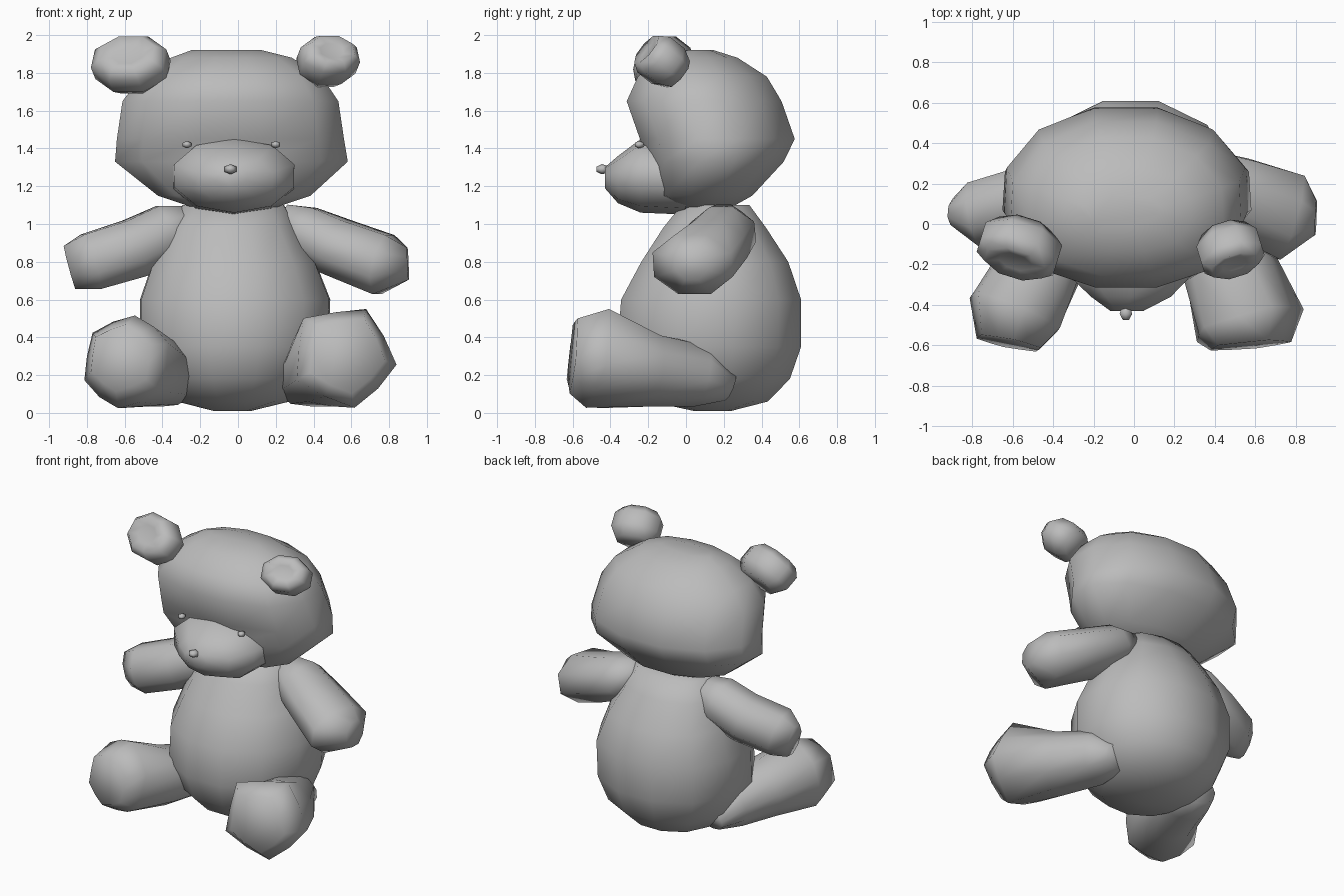
import bpy, bmesh, math
from mathutils import Vector

cube = bpy.data.objects.get("Cube")
if cube:
    bpy.data.objects.remove(cube)

plush = bpy.data.materials.new("plush_grey")
plush.use_nodes = True
plush.diffuse_color = (0.5, 0.5, 0.5, 1)
plush.node_tree.nodes["Principled BSDF"].inputs["Base Color"].default_value = (0.5, 0.5, 0.5, 1)


def loft(name, rings, sides, powers=(2.0, 2.0), phase=None):
    """Skin rings of (centre, half-axis u, half-axis v, factor for odd corners).
    powers square off the -v and the +v half of each ring."""
    if phase is None:
        phase = math.pi / sides
    bm = bmesh.new()
    loops = []
    for c, u, v, odd in rings:
        loop = []
        for i in range(sides):
            a = 2 * math.pi * i / sides + phase
            ca, sa = math.cos(a), math.sin(a)
            p = powers[sa > 0]
            k = (abs(ca) ** p + abs(sa) ** p) ** (-1 / p) * (odd if i % 2 else 1)
            loop.append(bm.verts.new(c + u * ca * k + v * sa * k))
        loops.append(loop)
    for p, q in zip(loops, loops[1:]):
        for i in range(sides):
            j = (i + 1) % sides
            bm.faces.new((p[i], p[j], q[j], q[i]))
    bm.faces.new(loops[0])
    bm.faces.new(loops[-1])
    bmesh.ops.recalc_face_normals(bm, faces=bm.faces)
    mesh = bpy.data.meshes.new(name)
    bm.to_mesh(mesh)
    bm.free()
    mesh.materials.append(plush)
    obj = bpy.data.objects.new(name, mesh)
    bpy.context.collection.objects.link(obj)
    bpy.ops.object.select_all(action='DESELECT')
    obj.select_set(True)
    bpy.context.view_layer.objects.active = obj
    bpy.ops.object.shade_smooth_by_angle(angle=math.radians(75))


def upright(z, x0, x1, y0, y1):
    """Horizontal ring from its extents."""
    return (Vector(((x0 + x1) / 2, (y0 + y1) / 2, z)),
            Vector(((x1 - x0) / 2, 0, 0)), Vector((0, (y1 - y0) / 2, 0)), 1)


def facing(y, x0, x1, z0, z1):
    """Front-facing ring from its extents."""
    return (Vector(((x0 + x1) / 2, y, (z0 + z1) / 2)),
            Vector(((x1 - x0) / 2, 0, 0)), Vector((0, 0, (z1 - z0) / 2)), 1)


def limb(name, path, sides=8, phase=None):
    """Tube along (x, y, z, half width, half height, odd factor) stations."""
    pts = [Vector(p[:3]) for p in path]
    rings = []
    for i, p in enumerate(path):
        t = (pts[min(i + 1, len(pts) - 1)] - pts[max(i - 1, 0)]).normalized()
        side = t.cross(Vector((0, 0, 1))).normalized()
        rings.append((pts[i], side * p[3], side.cross(t) * p[4], p[5] if len(p) > 5 else 1))
    loft(name, rings, sides, (2.2, 2.2), phase)


# Body, fuller at the back
loft("body", [upright(*r) for r in (
    (0.01, -0.13, 0.07, 0.04, 0.24), (0.06, -0.33, 0.28, -0.2, 0.44),
    (0.18, -0.46, 0.42, -0.32, 0.56), (0.35, -0.53, 0.49, -0.38, 0.62),
    (0.6, -0.53, 0.5, -0.36, 0.62), (0.8, -0.46, 0.42, -0.25, 0.55),
    (0.98, -0.38, 0.32, -0.13, 0.43), (1.1, -0.3, 0.25, -0.03, 0.34))], 12, (2.0, 2.25))

# Head, squarer at the face
loft("head", [upright(*r) for r in (
    (1.08, -0.22, 0.18, -0.03, 0.23), (1.15, -0.43, 0.39, -0.17, 0.36),
    (1.33, -0.66, 0.59, -0.2, 0.53), (1.45, -0.65, 0.57, -0.25, 0.59),
    (1.65, -0.62, 0.54, -0.32, 0.52), (1.78, -0.52, 0.45, -0.26, 0.44),
    (1.88, -0.36, 0.29, -0.14, 0.28), (1.92, -0.25, 0.13, -0.01, 0.15))], 12, (2.5, 2.0))

# Muzzle, nose and eyes
loft("muzzle", [facing(*r) for r in (
    (0.0, -0.36, 0.31, 1.05, 1.42), (-0.24, -0.35, 0.31, 1.06, 1.45),
    (-0.36, -0.22, 0.19, 1.11, 1.36), (-0.43, -0.12, 0.05, 1.19, 1.3))], 10, (2.1, 2.2))


def button(name, x, y, z, r):
    loft(name, [facing(y + d * r, x - s * r, x + s * r, z - s * r * 0.75, z + s * r * 0.75)
                for d, s in ((1, 0.6), (0, 1), (-0.8, 0.5))], 6)


button("nose", -0.04, -0.445, 1.29, 0.036)
button("right_eye", -0.27, -0.25, 1.42, 0.026)
button("left_eye", 0.2, -0.25, 1.42, 0.026)


# Ears, thick pads leaning back with a shallow cup
def ear(name, centre, width, height, yaw):
    u = Vector((math.cos(yaw), math.sin(yaw), 0))
    back = Vector((-math.sin(yaw), math.cos(yaw), -0.75)).normalized()
    v = back.cross(u)
    rings = [(Vector(centre) + back * d, u * width * s, v * height * s, 1) for d, s in
             ((0.11, 0.72), (0.04, 1.0), (-0.06, 1.0), (-0.11, 0.75), (-0.095, 0.4))]
    loft(name, rings, 8, (2.2, 2.2))


ear("right_ear", (-0.565, -0.115, 1.84), 0.21, 0.155, -0.3)
ear("left_ear", (0.475, -0.125, 1.86), 0.165, 0.125, 0.3)

# Arms
limb("right_arm", ((-0.24, 0.16, 1.03, 0.1, 0.08), (-0.36, 0.15, 0.96, 0.16, 0.16),
                   (-0.55, 0.12, 0.87, 0.17, 0.165), (-0.78, 0.05, 0.8, 0.17, 0.16),
                   (-0.89, 0.06, 0.77, 0.07, 0.125)))
limb("left_arm", ((0.22, 0.2, 1.04, 0.1, 0.08), (0.34, 0.2, 0.96, 0.18, 0.15),
                  (0.52, 0.14, 0.88, 0.2, 0.16), (0.77, 0.035, 0.785, 0.23, 0.17),
                  (0.9, 0.03, 0.79, 0.09, 0.09)))

# Legs with rounded hips and angular feet
limb("right_leg", ((-0.34, 0.23, 0.14, 0.13, 0.08), (-0.38, 0.06, 0.19, 0.18, 0.16),
                   (-0.46, -0.2, 0.22, 0.21, 0.19), (-0.59, -0.44, 0.27, 0.25, 0.25, 0.92),
                   (-0.62, -0.59, 0.29, 0.17, 0.18, 0.9)), 12, 0.65)
limb("left_leg", ((0.32, 0.23, 0.14, 0.13, 0.08), (0.35, 0.07, 0.2, 0.18, 0.17),
                  (0.46, -0.2, 0.23, 0.24, 0.2, 0.95), (0.56, -0.49, 0.3, 0.29, 0.28, 0.85),
                  (0.57, -0.6, 0.31, 0.21, 0.21, 0.85)), 10, 0.79)
